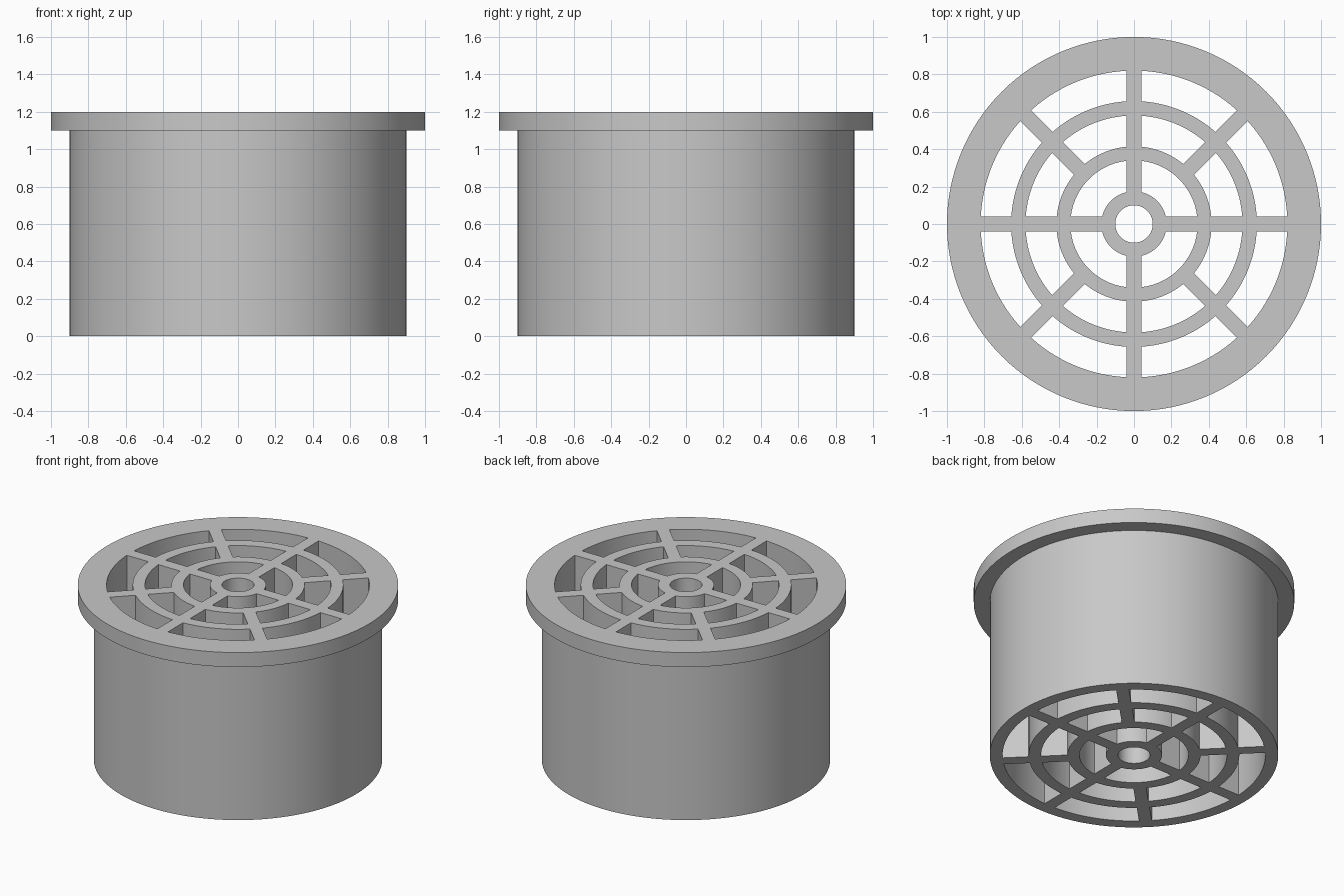
import bpy, bmesh, math

cube = bpy.data.objects.get("Cube")
if cube:
    bpy.data.objects.remove(cube, do_unlink=True)

HEIGHT = 1.2
SEGMENTS = 128
HALF_WEB = 0.04

grey = bpy.data.materials.new("plain grey")
grey.use_nodes = True
grey.diffuse_color = (0.58, 0.58, 0.58, 1)
grey.node_tree.nodes["Principled BSDF"].inputs["Base Color"].default_value = grey.diffuse_color


def finish(bm, name):
    bmesh.ops.recalc_face_normals(bm, faces=bm.faces)
    mesh = bpy.data.meshes.new(name)
    bm.to_mesh(mesh)
    bm.free()
    mesh.materials.append(grey)
    obj = bpy.data.objects.new(name, mesh)
    bpy.context.collection.objects.link(obj)
    bpy.ops.object.select_all(action='DESELECT')
    bpy.context.view_layer.objects.active = obj
    obj.select_set(True)
    bpy.ops.object.shade_smooth_by_angle(angle=math.radians(30))
    return obj


def revolve(name, profile):
    """Turn a closed (radius, z) profile around the z axis."""
    bm = bmesh.new()
    verts = [bm.verts.new((r, 0, z)) for r, z in profile]
    edges = [bm.edges.new((v, verts[i - 1])) for i, v in enumerate(verts)]
    bmesh.ops.spin(bm, geom=verts + edges, cent=(0, 0, 0), axis=(0, 0, 1),
                   angle=math.tau, steps=SEGMENTS, use_merge=True)
    bmesh.ops.remove_doubles(bm, verts=bm.verts, dist=1e-5)
    return finish(bm, name)


def ring(name, inner, outer):
    return revolve(name, [(inner, 0), (outer, 0), (outer, HEIGHT), (inner, HEIGHT)])


def web(name, inner, outer, angle):
    """Full-height radial wall whose ends follow the rings they meet."""
    def arc(radius, sign):
        half = math.asin(HALF_WEB / radius)
        return [(radius * math.cos(angle + sign * t * half),
                 radius * math.sin(angle + sign * t * half)) for t in (-1, -.5, 0, .5, 1)]

    bm = bmesh.new()
    outline = arc(outer, 1) + arc(inner, -1)
    base = bm.faces.new([bm.verts.new((x, y, 0)) for x, y in outline])
    grown = bmesh.ops.extrude_face_region(bm, geom=[base])["geom"]
    bmesh.ops.translate(bm, vec=(0, 0, HEIGHT),
                        verts=[v for v in grown if isinstance(v, bmesh.types.BMVert)])
    return finish(bm, name)


# Outer sleeve with its top flange
revolve("outer_sleeve", [(0.82, 0), (0.9, 0), (0.9, 1.1), (1, 1.1), (1, HEIGHT), (0.82, HEIGHT)])

# Concentric inner rings
ring("hub", 0.1, 0.175)
ring("inner_ring", 0.34, 0.415)
ring("middle_ring", 0.58, 0.657)

# Radial webs: straight ones reach the hub, diagonal ones stop at the inner ring
SINK = 0.002
gaps = [("hub", 0.175, 0.34), ("inner", 0.415, 0.58), ("outer", 0.657, 0.82)]
for i in range(8):
    for label, start, end in gaps:
        if label == "hub" and i % 2:
            continue
        web(f"{label}_web_{i + 1}", start - SINK, end + SINK, i * math.pi / 4)
